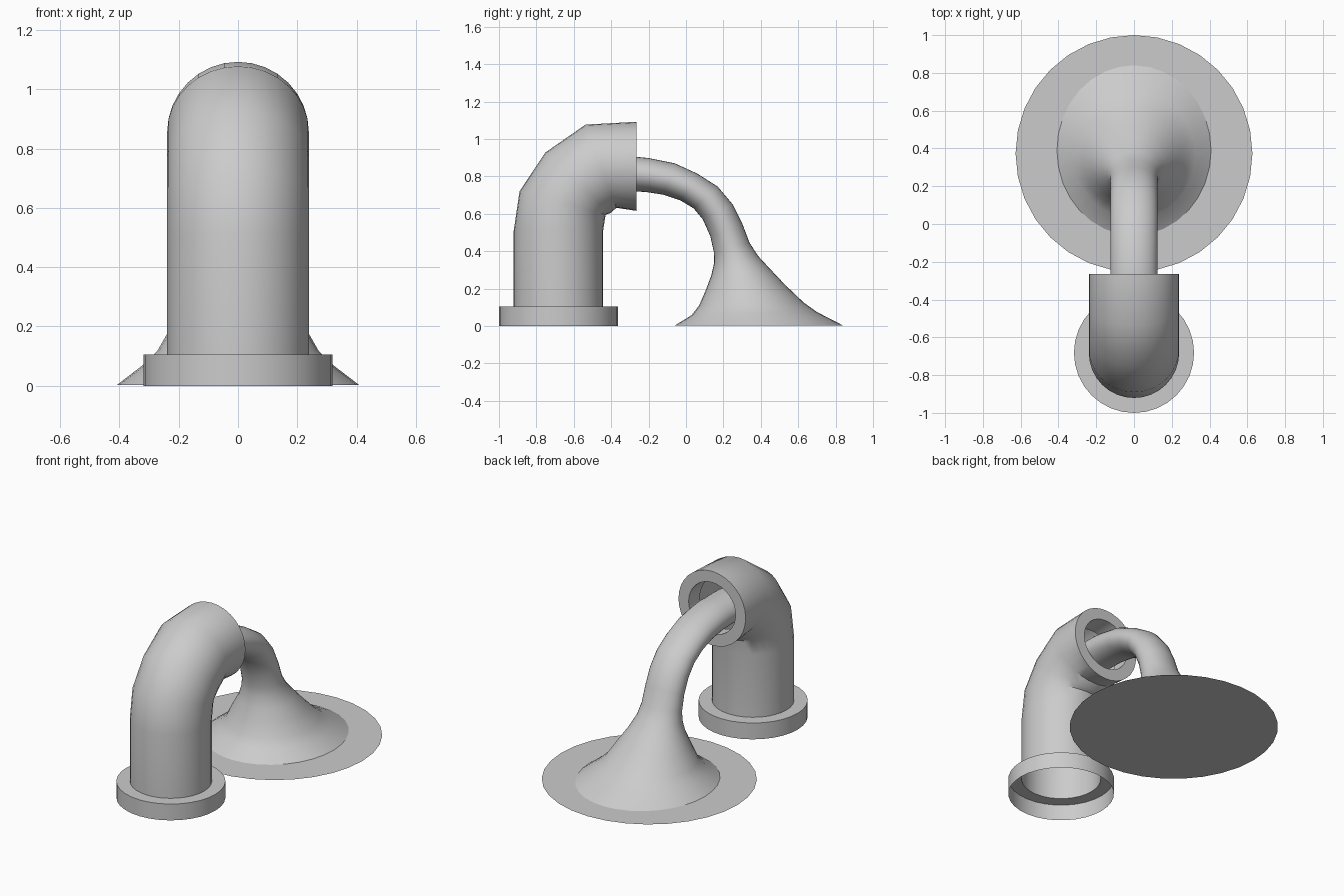
import bpy, math
from mathutils import Vector

SIDES = 32


def loft(name, rings, cap=False, angle=40):
    """Skin of oval rings; each ring = (outer y, outer z, inner y, inner z, half width in x)."""
    verts, faces = [], []
    for ay, az, by, bz, w in rings:
        c = Vector((0, (ay + by) / 2, (az + bz) / 2))
        h = Vector((0, (ay - by) / 2, (az - bz) / 2))
        for i in range(SIDES):
            t = 2 * math.pi * i / SIDES
            verts.append(c + h * math.cos(t) + Vector((w * math.sin(t), 0, 0)))
    for r in range(len(rings) - 1):
        for i in range(SIDES):
            j = (i + 1) % SIDES
            a, b = r * SIDES, (r + 1) * SIDES
            faces.append((a + j, a + i, b + i, b + j))
    if cap:
        faces.append(tuple(range(SIDES)))
    mesh = bpy.data.meshes.new(name)
    mesh.from_pydata(verts, [], faces)
    ob = bpy.data.objects.new(name, mesh)
    bpy.context.collection.objects.link(ob)
    bpy.ops.object.select_all(action='DESELECT')
    ob.select_set(True)
    bpy.context.view_layer.objects.active = ob
    bpy.ops.object.shade_smooth_by_angle(angle=math.radians(angle))
    return ob


def level(y, z, r):
    """Horizontal circle ring; outer side towards -y."""
    return (y - r, z, y + r, z, r)


# Pipe: flange, upright, bend, thick rim and short inner wall
loft("pipe", [
    level(-0.682, 0.0, 0.318),
    level(-0.682, 0.105, 0.318),
    level(-0.682, 0.105, 0.239),
    (-0.921, 0.51, -0.443, 0.51, 0.239),
    (-0.89, 0.72, -0.43, 0.595, 0.239),
    (-0.753, 0.927, -0.405, 0.603, 0.239),
    (-0.537, 1.077, -0.372, 0.632, 0.239),
    (-0.265, 1.092, -0.265, 0.616, 0.239),
    (-0.265, 1.02, -0.265, 0.69, 0.167),
    (-0.40, 1.01, -0.36, 0.69, 0.167),
])

# Water stream arching out of the pipe and flaring at the ground
water = [
    (-0.45, 0.905, -0.45, 0.725, 0.125),
    (-0.27, 0.905, -0.27, 0.72, 0.125),
    (-0.20, 0.898, -0.21, 0.716, 0.125),
    (-0.06, 0.87, -0.12, 0.702, 0.125),
    (0.06, 0.815, -0.03, 0.672, 0.125),
    (0.17, 0.745, 0.04, 0.63, 0.125),
    (0.25, 0.65, 0.09, 0.57, 0.125),
    (0.30, 0.55, 0.13, 0.48, 0.125),
    (0.34, 0.445, 0.15, 0.39, 0.128),
    (0.385, 0.375, 0.15, 0.335, 0.14),
    (0.45, 0.305, 0.135, 0.27, 0.17),
    (0.53, 0.22, 0.105, 0.19, 0.222),
    (0.63, 0.125, 0.07, 0.11, 0.272),
    (0.70, 0.075, 0.03, 0.058, 0.325),
    (0.84, 0.003, -0.06, 0.003, 0.408),
]
loft("water_stream", water, cap=True, angle=50)

# Flat puddle on the ground
loft("puddle", [level(0.373, 0.0, 0.627)], cap=True)
